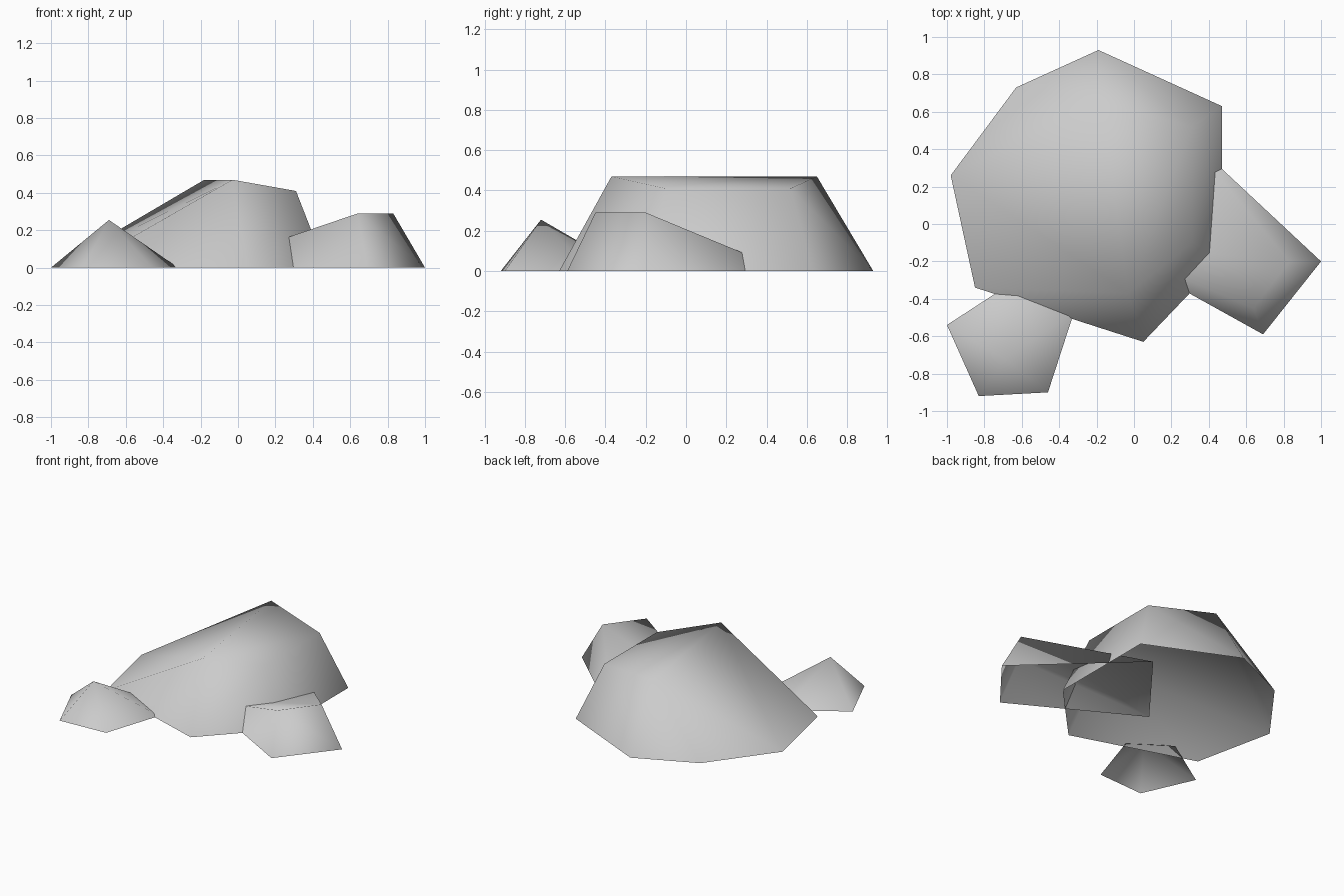
import bpy
import bmesh

cube = bpy.data.objects.get("Cube")
if cube:
    bpy.data.objects.remove(cube, do_unlink=True)

# One plain stone colour
GREY = (0.6, 0.6, 0.6, 1.0)
stone = bpy.data.materials.new("stone_grey")
stone.use_nodes = True
stone.diffuse_color = GREY
bsdf = stone.node_tree.nodes["Principled BSDF"]
bsdf.inputs["Base Color"].default_value = GREY
bsdf.inputs["Roughness"].default_value = 0.9


def make_rock(name, base, crown):
    """Wrap a ground outline and crown points in a smooth shell, open below."""
    bm = bmesh.new()
    for x, y in base:
        bm.verts.new((x, y, 0))
    for point in crown:
        bm.verts.new(point)
    bmesh.ops.convex_hull(bm, input=list(bm.verts))
    bmesh.ops.recalc_face_normals(bm, faces=list(bm.faces))
    ground = [f for f in bm.faces if all(v.co.z < 0.001 for v in f.verts)]
    bmesh.ops.delete(bm, geom=ground, context='FACES_ONLY')
    for face in bm.faces:
        face.smooth = True
    mesh = bpy.data.meshes.new(name)
    bm.to_mesh(mesh)
    bm.free()
    mesh.materials.append(stone)
    rock = bpy.data.objects.new(name, mesh)
    bpy.context.collection.objects.link(rock)
    return rock


# Large boulder with a sloping flat crown
make_rock(
    "large_rock",
    [(0.47, -0.19), (0.47, 0.63), (-0.19, 0.93), (-0.63, 0.73),
     (-0.98, 0.26), (-0.85, -0.34), (0.05, -0.63)],
    [(0.31, -0.10, 0.41), (0.31, 0.52, 0.41),
     (-0.18, 0.65, 0.47), (-0.03, -0.37, 0.47)])

# Wedge-shaped rock leaning into the boulder
make_rock(
    "medium_rock",
    [(1.0, -0.20), (0.69, -0.59), (-0.21, -0.09), (0.25, 0.50)],
    [(0.83, -0.20, 0.29), (0.64, -0.45, 0.29)])

# Small five-sided pointed rock
make_rock(
    "small_rock",
    [(-1.0, -0.54), (-0.83, -0.92), (-0.46, -0.90),
     (-0.32, -0.47), (-0.60, -0.28)],
    [(-0.69, -0.72, 0.255)])
